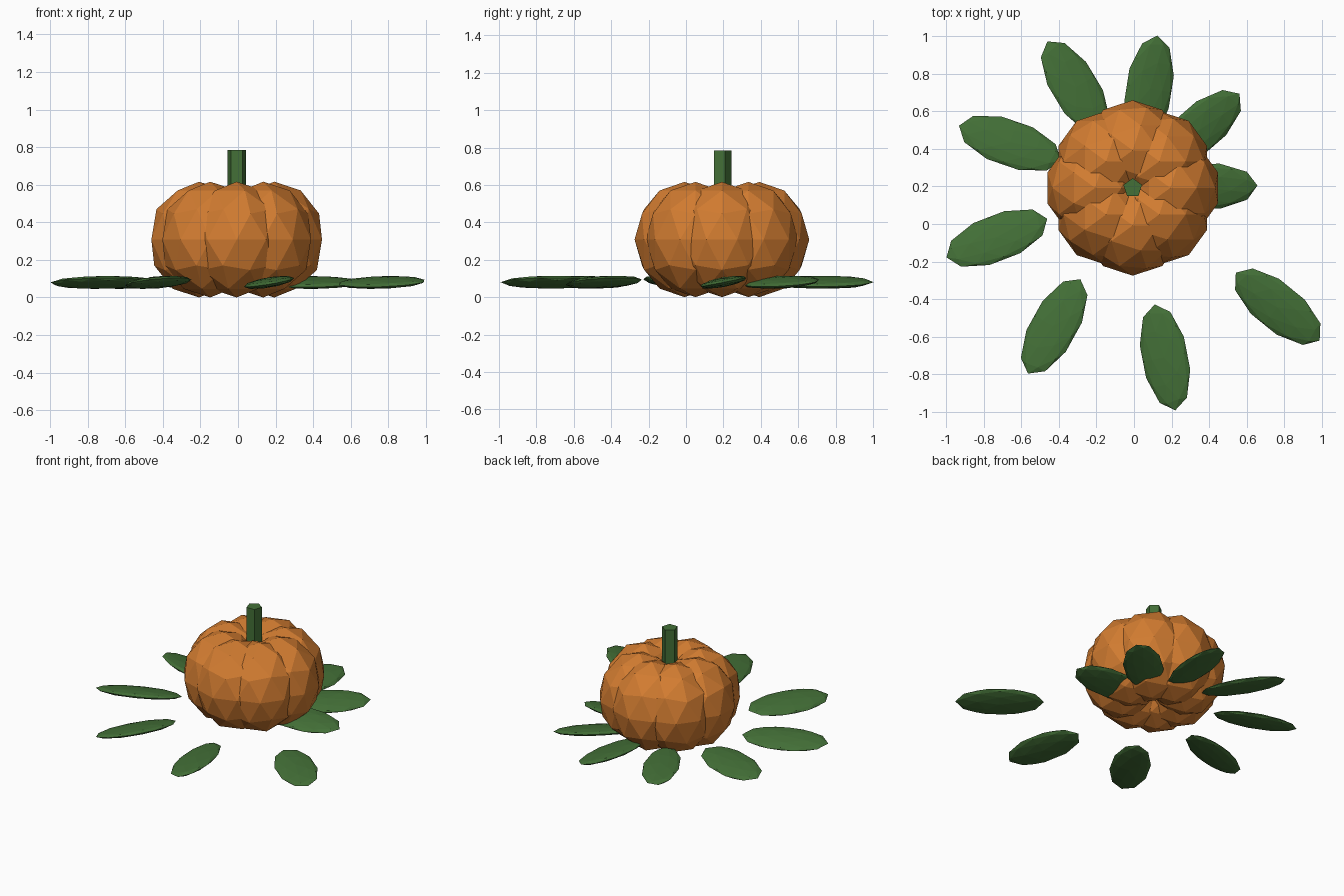
import bpy
from math import cos, sin, radians, tau

cube = bpy.data.objects.get("Cube")
if cube:
    bpy.data.objects.remove(cube, do_unlink=True)


def make_material(name, color):
    mat = bpy.data.materials.new(name)
    mat.use_nodes = True
    mat.diffuse_color = (*color, 1)
    mat.node_tree.nodes["Principled BSDF"].inputs["Base Color"].default_value = (*color, 1)
    return mat


orange = make_material("pumpkin_orange", (0.64, 0.20, 0.03))
green = make_material("leaf_green", (0.056, 0.16, 0.038))


def finish(name, mat):
    obj = bpy.context.object
    obj.name = obj.data.name = name
    obj.data.materials.append(mat)
    return obj


def ellipsoid(name, mat, location, scale, rotation=(0, 0, 0)):
    bpy.ops.mesh.primitive_ico_sphere_add(subdivisions=2, radius=1,
                                          location=location, rotation=rotation)
    obj = finish(name, mat)
    obj.scale = scale
    return obj


CX, CY = -0.007, 0.192

# Pumpkin body: a ring of eight overlapping faceted lobes
LOBES = 8
for i in range(LOBES):
    a = tau * i / LOBES
    ellipsoid(f"pumpkin_lobe_{i + 1}", orange,
              (CX + 0.2 * cos(a), CY + 0.2 * sin(a), 0.308),
              (0.267, 0.267, 0.308))

# Five-sided stem
bpy.ops.mesh.primitive_cylinder_add(vertices=5, radius=0.052, depth=0.4,
                                    location=(CX, CY, 0.585))
finish("stem", green)

# Leaves: flat ellipsoids turning by equal steps along an outward spiral,
# each rolled a little about its length
leaf_centres = [
    (0.37, 0.20), (0.345, 0.505), (0.08, 0.72),
    (-0.313, 0.726), (-0.66, 0.43), (-0.73, -0.075),
    (-0.425, -0.545), (0.165, -0.71), (0.765, -0.44),
]
for i, (x, y) in enumerate(leaf_centres):
    heading = radians(1 + 40 * i - 90)
    ellipsoid(f"leaf_{i + 1}", green, (x, y, 0.08),
              (0.128, 0.287, 0.026), (0, radians(11), heading))
